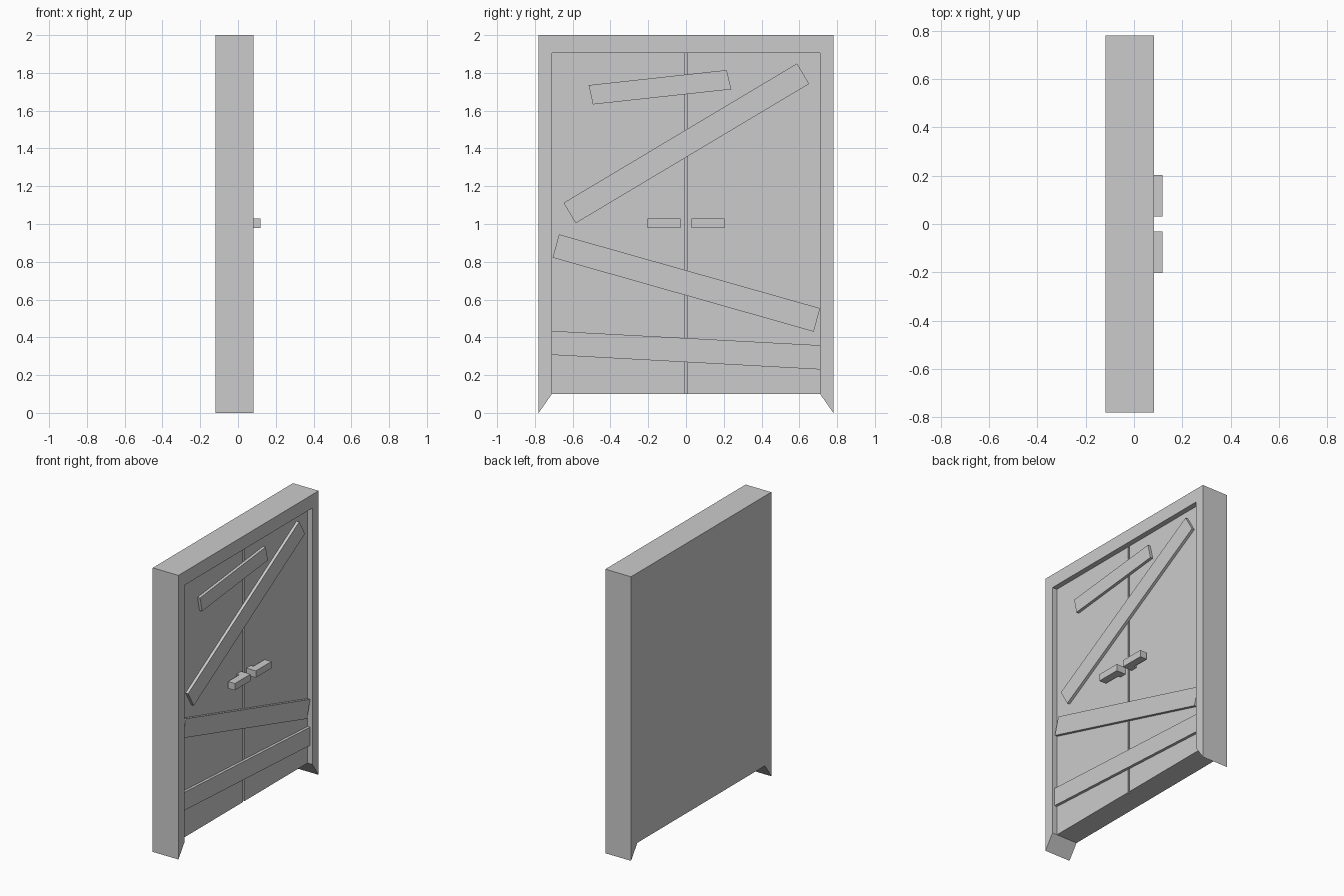
import bpy, bmesh
from mathutils import Vector

if "Cube" in bpy.data.objects:
    bpy.data.objects.remove(bpy.data.objects["Cube"])

BACK, FRONT, DOOR = -0.118, 0.082, 0.045


def prism(name, base, offset):
    """Closed prism: base polygon swept along offset."""
    bm = bmesh.new()
    face = bm.faces.new([bm.verts.new(p) for p in base])
    ext = bmesh.ops.extrude_face_region(bm, geom=[face], use_keep_orig=True)
    verts = [g for g in ext["geom"] if isinstance(g, bmesh.types.BMVert)]
    bmesh.ops.translate(bm, verts=verts, vec=Vector(offset))
    bmesh.ops.recalc_face_normals(bm, faces=bm.faces)
    mesh = bpy.data.meshes.new(name)
    bm.to_mesh(mesh)
    bm.free()
    obj = bpy.data.objects.new(name, mesh)
    bpy.context.collection.objects.link(obj)
    return obj


def slab(name, yz, x0, x1):
    return prism(name, [(x0, y, z) for y, z in yz], (x1 - x0, 0, 0))


def rect(y0, y1, z0, z1):
    return [(y0, z0), (y1, z0), (y1, z1), (y0, z1)]


# Door frame with slanted feet
slab("door_frame", [(-0.78, 0), (-0.78, 2), (0.78, 2), (0.78, 0), (0.71, 0.1),
                    (0.71, 1.905), (-0.71, 1.905), (-0.71, 0.1)], BACK, FRONT)

# Recessed strip in the gap between the leaves
slab("centre_groove", rect(-0.008, 0.008, 0.1, 1.905), BACK, DOOR - 0.01)

# Leaves and L-shaped handles, one per side
for side, s in (("left", -1), ("right", 1)):
    slab(side + "_door_leaf", rect(s * 0.008, s * 0.71, 0.1, 1.905), BACK, DOOR)
    profile = [(DOOR, 0.03), (0.118, 0.03), (0.118, 0.203), (0.065, 0.203),
               (0.065, 0.08), (DOOR, 0.08)]
    prism(side + "_handle", [(x, s * y, 0.98) for x, y in profile], (0, 0, 0.048))

# Planks nailed across the doors
planks = {
    "top_plank": [(-0.515, 1.735), (0.215, 1.815), (0.24, 1.713), (-0.493, 1.633)],
    "diagonal_plank": [(-0.648, 1.112), (0.588, 1.85), (0.652, 1.742), (-0.584, 1.004)],
    "middle_plank": [(-0.672, 0.945), (0.71, 0.554), (0.676, 0.43), (-0.706, 0.822)],
    "bottom_plank": [(-0.71, 0.434), (0.71, 0.358), (0.71, 0.23), (-0.71, 0.307)],
}
for name, yz in planks.items():
    slab(name, yz, DOOR, DOOR + 0.02)
